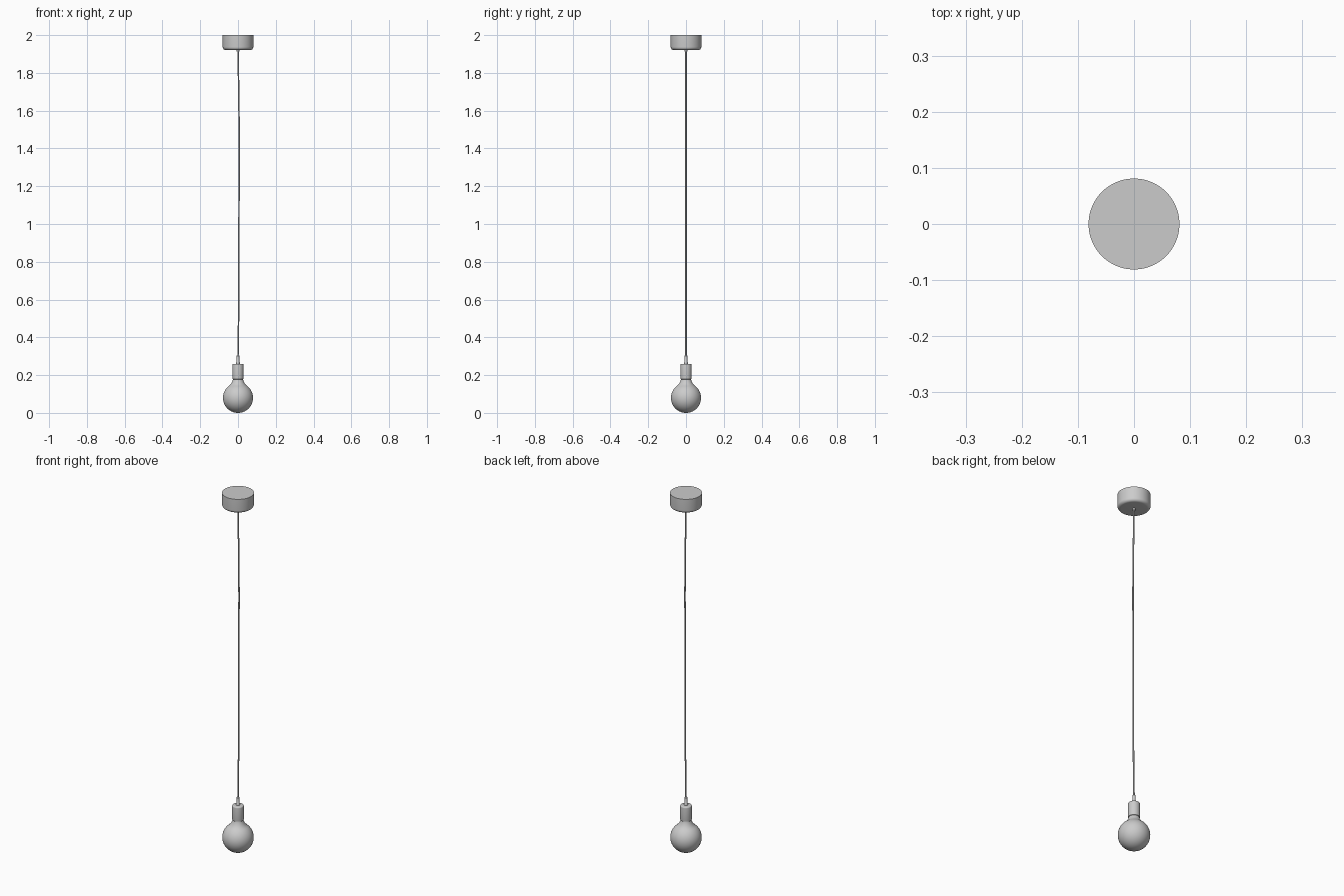
import bpy, bmesh, math

if "Cube" in bpy.data.objects:
    bpy.data.objects.remove(bpy.data.objects["Cube"])


def arc(cx, cz, r, a0, a1, n):
    """Points of an arc in the (radius, z) plane, angles in degrees."""
    return [(cx + r * math.cos(math.radians(a0 + (a1 - a0) * i / n)),
             cz + r * math.sin(math.radians(a0 + (a1 - a0) * i / n))) for i in range(n + 1)]


def lathe(name, profile, sides=64):
    """Revolve a (radius, z) profile, bottom to top, around the z axis."""
    bm = bmesh.new()
    verts = [bm.verts.new((max(r, 0), 0, z)) for r, z in profile]
    edges = [bm.edges.new(p) for p in zip(verts, verts[1:])]
    bmesh.ops.spin(bm, geom=verts + edges, cent=(0, 0, 0), axis=(0, 0, 1),
                   angle=math.tau, steps=sides, use_duplicate=False)
    bmesh.ops.remove_doubles(bm, verts=bm.verts, dist=1e-5)
    bmesh.ops.recalc_face_normals(bm, faces=bm.faces)
    mesh = bpy.data.meshes.new(name)
    bm.to_mesh(mesh)
    bm.free()
    obj = bpy.data.objects.new(name, mesh)
    bpy.context.collection.objects.link(obj)
    bpy.ops.object.select_all(action='DESELECT')
    obj.select_set(True)
    bpy.context.view_layer.objects.active = obj
    bpy.ops.object.shade_smooth_by_angle(angle=math.radians(35))
    return obj


# Ceiling canopy: flat top, rounded lower rim
lathe("ceiling_canopy", [(0, 1.921)] + arc(0.065, 1.937, 0.016, -90, 0, 8)
      + [(0.081, 2.0), (0, 2.0)], 96)

# Small cord outlet under the canopy
lathe("canopy_outlet", [(0, 1.914), (0.007, 1.914), (0.007, 1.925), (0, 1.925)], 24)

# Lamp holder: cylinder with softened rims
lathe("lamp_holder", [(0, 0.178), (0.026, 0.178)] + arc(0.0265, 0.181, 0.003, -90, 0, 4)
      + arc(0.0225, 0.253, 0.007, 0, 90, 6) + [(0, 0.26)])

# Cord grip on top of the holder
lathe("cord_grip", [(0, 0.255), (0.010, 0.255), (0.010, 0.268), (0.0075, 0.272),
                    (0.0075, 0.302), (0.005, 0.305), (0, 0.305)], 32)

# Globe bulb flowing into a concave neck
lathe("globe_bulb", arc(0, 0.0795, 0.0795, -90, 55, 30)
      + [(0.0395, 0.151), (0.0345, 0.158), (0.031, 0.165), (0.028, 0.172),
         (0.0265, 0.178), (0.0255, 0.186), (0, 0.186)])

# Cord: thin, slightly bowed cable
curve = bpy.data.curves.new("cord", 'CURVE')
curve.dimensions = '3D'
curve.bevel_depth = 0.004
curve.bevel_resolution = 3
curve.use_fill_caps = True
path = [(0, 1.925), (0.003, 1.75), (0.006, 1.5), (0.006, 1.3), (0.005, 1.0),
        (0.004, 0.7), (0.003, 0.5), (0.001, 0.38), (0, 0.295)]
spline = curve.splines.new('BEZIER')
spline.bezier_points.add(len(path) - 1)
for point, (x, z) in zip(spline.bezier_points, path):
    point.co = (x, 0, z)
    point.handle_left_type = point.handle_right_type = 'AUTO'
bpy.context.collection.objects.link(bpy.data.objects.new("cord", curve))
